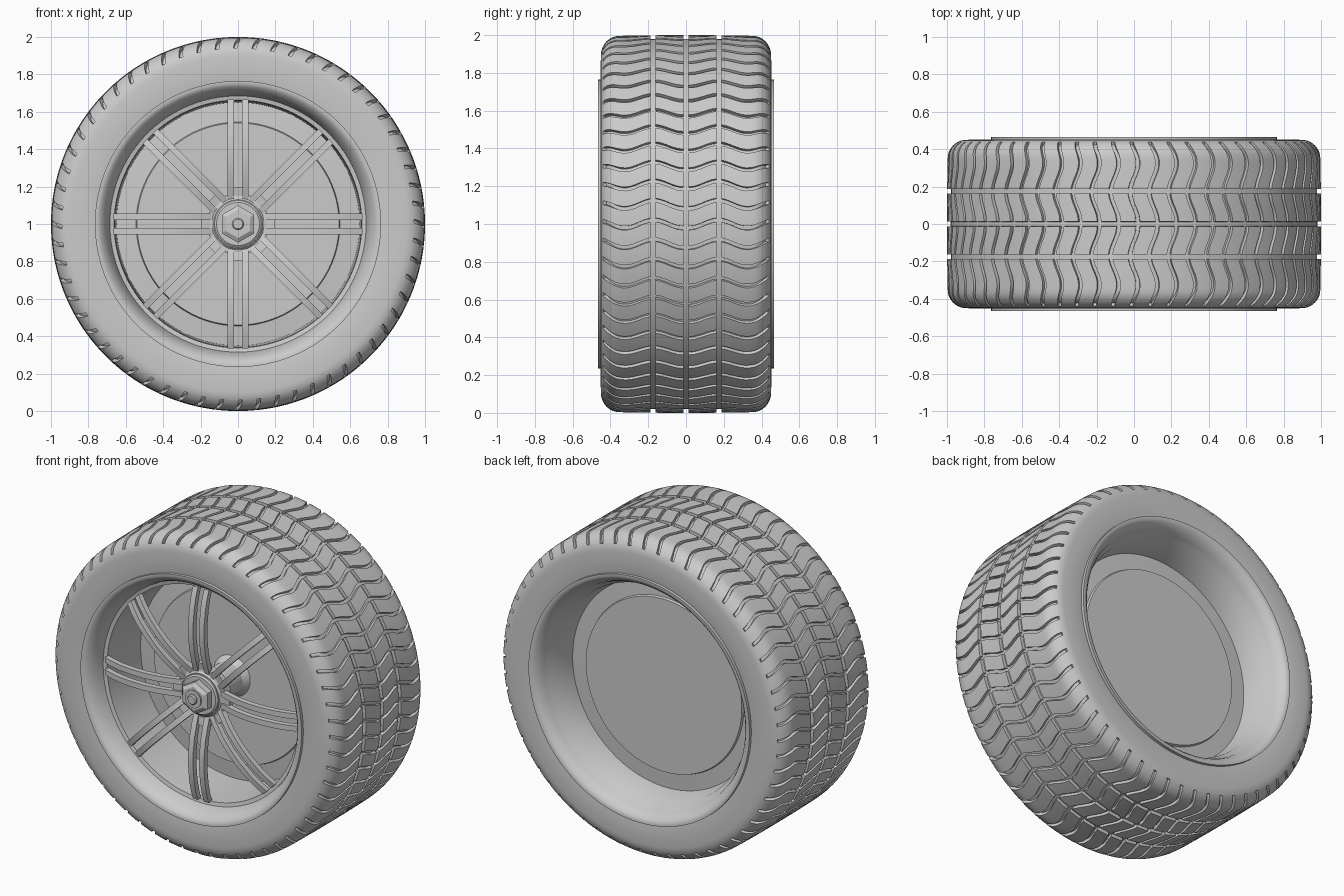
import bpy, bmesh
from math import sin, cos, pi, radians
from mathutils import Matrix, Vector

if "Cube" in bpy.data.objects:
    bpy.data.objects.remove(bpy.data.objects["Cube"])


def finish(bm, name, angle=30):
    bmesh.ops.recalc_face_normals(bm, faces=bm.faces[:])
    me = bpy.data.meshes.new(name)
    bm.to_mesh(me)
    bm.free()
    ob = bpy.data.objects.new(name, me)
    bpy.context.collection.objects.link(ob)
    ob.location.z = 1
    for o in bpy.context.selected_objects:
        o.select_set(False)
    ob.select_set(True)
    bpy.context.view_layer.objects.active = ob
    bpy.ops.object.shade_smooth_by_angle(angle=radians(angle))
    return ob


def lathe(name, profile, steps=128, phase=0.0, angle=30):
    """Revolve (radius, y) points about the y axis."""
    bm = bmesh.new()
    rings = []
    for r, y in profile:
        if r == 0:
            rings.append([bm.verts.new((0, y, 0))] * steps)
        else:
            rings.append([bm.verts.new((r * cos(phase + 2 * pi * i / steps), y,
                                        r * sin(phase + 2 * pi * i / steps)))
                          for i in range(steps)])
    for a, b in zip(rings, rings[1:]):
        for i in range(steps):
            j = (i + 1) % steps
            vs = list(dict.fromkeys((a[i], a[j], b[j], b[i])))
            if len(vs) > 2:
                bm.faces.new(vs)
    return finish(bm, name, angle)


def sweep_bar(bm, path, width, depth, offset, spin):
    """Rectangular bar along (radius, y) points, turned about the axle."""
    rot = Matrix.Rotation(spin, 3, 'Y')
    secs = []
    for r, y in path:
        secs.append([bm.verts.new(rot @ Vector((offset + sx * width / 2, y + sy * depth / 2, r)))
                     for sx, sy in ((-1, -1), (1, -1), (1, 1), (-1, 1))])
    for a, b in zip(secs, secs[1:]):
        for i in range(4):
            j = (i + 1) % 4
            bm.faces.new((a[i], a[j], b[j], b[i]))
    bm.faces.new(secs[0])
    bm.faces.new(secs[-1])


# Tire: half section as (y, r, normal y, normal r, ring groove?, cross groove?)
GROOVE, PITCHES = 0.02, 60
half = []
for y in (0, .012, .0125, .045, .08, .11, .14, .162, .1625, .1875, .188,
          .215, .24, .265, .29, .315, .34):
    ring = y <= .012 or .1625 <= y <= .1875
    half.append((y, 1 - .03 * y * y, 0, 1, ring, True))
R = 0.1
for k in range(1, 11):
    t = k / 10 * pi / 2
    half.append((.35 + R * sin(t), .8965 + R * cos(t), sin(t), cos(t), False, k <= 7))
    if k == 7:
        half.append((.35 + R * sin(t + .01), .8965 + R * cos(t + .01), sin(t), cos(t), False, False))
for y, r in ((.452, .85), (.45, .79), (.445, .755), (.40, .72)):
    half.append((y, r, 1, 0, False, False))
section = [(-y, r, -ny, nr, g, c) for y, r, ny, nr, g, c in reversed(half[1:])] + half


def wave(y):
    return 0.022 * cos(2 * pi * (abs(y) - .17) / .31)


bm = bmesh.new()
pitch = 2 * pi / PITCHES
columns = ((-.0105, 0), (-.0095, 1), (.0095, 1), (.0105, 0), (.035, 0), (.065, 0))
rows = []
for y, r, ny, nr, ring, cross in section:
    row = []
    for p in range(PITCHES):
        for off, cut in columns:
            d = GROOVE if ring or (cross and cut) else 0
            a = p * pitch + off + wave(y)
            rr = r - d * nr
            row.append(bm.verts.new((rr * cos(a), y - d * ny, rr * sin(a))))
    rows.append(row)
n = len(rows[0])
for a, b in zip(rows, rows[1:]):
    for i in range(n):
        bm.faces.new((a[i], a[(i + 1) % n], b[(i + 1) % n], b[i]))
finish(bm, "tire", 35)

# Rim with flanges, barrel and the closed centre wall
lathe("rim", [
    (0, -.06), (.54, -.06), (.545, -.045), (.65, -.035), (.658, -.28), (.662, -.35),
    (.685, -.355), (.69, -.375), (.70, -.405), (.715, -.435), (.735, -.457), (.75, -.465),
    (.765, -.465), (.765, -.44), (.71, -.40), (.71, .40), (.765, .44), (.765, .465),
    (.75, .465), (.735, .457), (.715, .435), (.70, .405), (.69, .37), (.665, .33),
    (.645, .20), (.545, .205), (.54, .22), (0, .22)])

# Eight pairs of bowed spokes, with a short root collar each
bow = [(.11, -.335), (.18, -.36), (.27, -.385), (.36, -.397), (.45, -.397),
       (.54, -.387), (.61, -.37), (.665, -.35)]
bm = bmesh.new()
for k in range(8):
    for side in (-1, 1):
        sweep_bar(bm, bow, .034, .034, side * .038, k * pi / 4)
finish(bm, "spokes")
bm = bmesh.new()
for k in range(8):
    sweep_bar(bm, [(.10, -.335), (.195, -.35)], .10, .03, 0, k * pi / 4)
finish(bm, "spoke_roots")

# Hub, washer, hexagonal nut and axle bolt
lathe("hub", [(0, -.37), (.13, -.37), (.14, -.36), (.165, -.355), (.165, -.30),
              (.12, -.28), (.10, -.25), (.10, -.10), (.13, -.055)], 64)
lathe("washer", [(0, -.385), (.115, -.385), (.125, -.378), (.125, -.36)], 64)
lathe("hex_nut", [(0, -.44), (.075, -.44), (.10, -.425), (.10, -.38)], 6, pi / 6, 10)
lathe("axle_bolt", [(0, -.462), (.025, -.462), (.031, -.455), (.031, -.43)], 32)
lathe("nut_collar", [(.055, -.43), (.055, -.447), (0, -.447)], 48)
